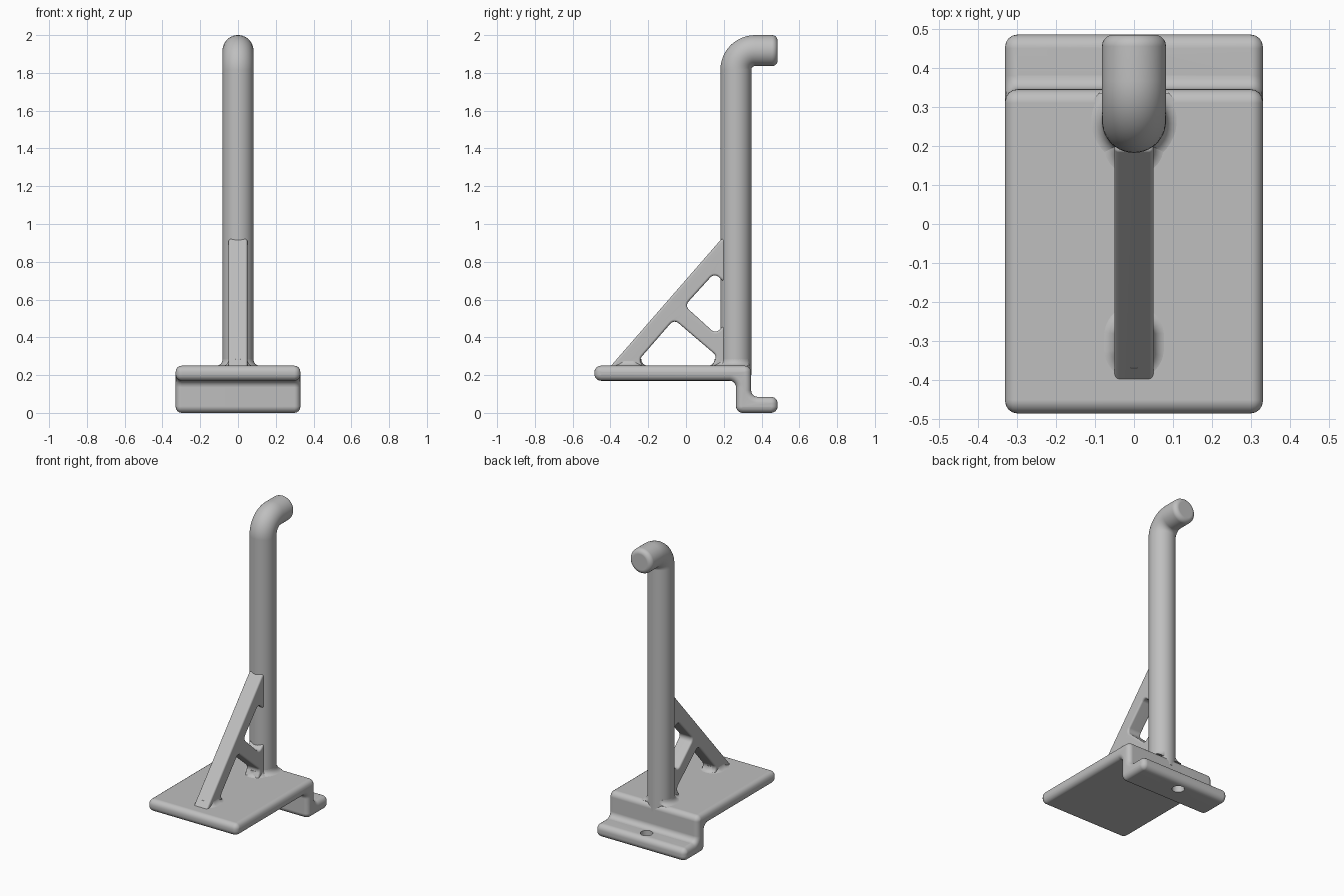
import bpy, bmesh
from math import sin, cos, pi, radians
from mathutils import Vector

if "Cube" in bpy.data.objects:
    bpy.data.objects.remove(bpy.data.objects["Cube"], do_unlink=True)

grey = bpy.data.materials.new("plain_grey")
grey.use_nodes = True
COLOUR = (0.52, 0.52, 0.52, 1)
grey.diffuse_color = COLOUR
grey.node_tree.nodes["Principled BSDF"].inputs["Base Color"].default_value = COLOUR


def finish(name, bm):
    """Clean the mesh, shade it and link it as a named part."""
    bmesh.ops.remove_doubles(bm, verts=bm.verts, dist=0.0002)
    bmesh.ops.recalc_face_normals(bm, faces=bm.faces)
    mesh = bpy.data.meshes.new(name)
    bm.to_mesh(mesh)
    bm.free()
    mesh.materials.append(grey)
    mesh.shade_smooth()
    mesh.set_sharp_from_angle(angle=radians(40))
    obj = bpy.data.objects.new(name, mesh)
    bpy.context.collection.objects.link(obj)
    obj.modifiers.new("even_shading", "WEIGHTED_NORMAL").keep_sharp = True
    return obj


def rounded(points, radius, steps=6):
    """Round every corner of a closed polygon."""
    result = []
    for i, p in enumerate(points):
        p = Vector(p)
        a = Vector(points[i - 1]) - p
        b = Vector(points[(i + 1) % len(points)]) - p
        half = a.angle(b) / 2
        cut = min(radius * cos(half) / sin(half), a.length * 0.45, b.length * 0.45)
        r = cut * sin(half) / cos(half)
        a.normalize()
        b.normalize()
        centre = p + (a + b).normalized() * r / sin(half)
        u, v = p + a * cut - centre, p + b * cut - centre
        sweep = pi - 2 * half
        for k in range(steps + 1):
            t = k / steps
            result.append(centre + (u * sin((1 - t) * sweep) + v * sin(t * sweep)) / sin(sweep))
    return result


def plate(name, loops, half_width, bevel):
    """Extrude side profiles (first outline, then windows) with soft rims."""
    curve = bpy.data.curves.new(name, "CURVE")
    curve.dimensions = "2D"
    curve.fill_mode = "BOTH"
    curve.extrude = half_width - bevel
    curve.bevel_depth = bevel
    curve.bevel_resolution = 3
    curve.offset = -bevel
    for loop in loops:
        spline = curve.splines.new("POLY")
        spline.points.add(len(loop) - 1)
        for point, co in zip(spline.points, loop):
            point.co = (co.x, co.y, 0, 1)
        spline.use_cyclic_u = True
    temp = bpy.data.objects.new(name + "_profile", curve)
    bpy.context.collection.objects.link(temp)
    graph = bpy.context.evaluated_depsgraph_get()
    mesh = bpy.data.meshes.new_from_object(temp.evaluated_get(graph))
    bm = bmesh.new()
    bm.from_mesh(mesh)
    bpy.data.objects.remove(temp, do_unlink=True)
    bpy.data.meshes.remove(mesh)
    for v in bm.verts:
        v.co = (v.co.z, v.co.x, v.co.y)
    return finish(name, bm)


def loft(name, rings):
    """Join a stack of equal rings and cap both ends."""
    bm = bmesh.new()
    rows = [[bm.verts.new(co) for co in ring] for ring in rings]
    n = len(rows[0])
    for low, high in zip(rows, rows[1:]):
        for i in range(n):
            j = (i + 1) % n
            bm.faces.new((low[i], low[j], high[j], high[i]))
    bm.faces.new(rows[0][::-1])
    bm.faces.new(rows[-1])
    return finish(name, bm)


# Stepped base with a rear foot
step = [(-0.485, 0.17), (-0.485, 0.25), (0.345, 0.25), (0.345, 0.085),
        (0.485, 0.085), (0.485, 0), (0.265, 0), (0.265, 0.17)]
base = plate("base", [rounded(step, 0.035)], 0.33, 0.032)

# Screw hole through the foot
bm = bmesh.new()
bmesh.ops.create_cone(bm, cap_ends=True, segments=32, radius1=0.038, radius2=0.038, depth=0.3)
bmesh.ops.translate(bm, verts=bm.verts, vec=(0, 0.415, 0.04))
cutter = finish("screw_hole_cutter", bm)
cutter.hide_render = True
cutter.hide_set(True)
hole = base.modifiers.new("screw_hole", "BOOLEAN")
hole.operation = "DIFFERENCE"
hole.solver = "EXACT"
hole.object = cutter
base.modifiers.move(1, 0)
graph = bpy.context.evaluated_depsgraph_get()
bm = bmesh.new()
base.modifiers["even_shading"].show_viewport = False
bm.from_object(base, bpy.context.evaluated_depsgraph_get())
for item in (base, cutter):
    bpy.data.objects.remove(item, do_unlink=True)
base = finish("base", bm)

# Triangular brace with two windows
outline = [(-0.44, 0.2), (0.187, 0.92), (0.25, 0.92), (0.25, 0.2)]
lower_window = [(-0.063, 0.495), (0.165, 0.3), (0.13, 0.235), (-0.215, 0.235), (-0.25, 0.28)]
upper_window = [(-0.007, 0.567), (0.15, 0.74), (0.205, 0.69), (0.205, 0.465), (0.155, 0.42)]
plate("brace", [rounded(outline, 0.012), rounded(lower_window, 0.03),
                rounded(upper_window, 0.03)], 0.05, 0.012)

# Post with a bend to the rear and a soft end
R, POST_Y, BEND = 0.082, 0.264, 0.102
TOP = 2 - R


def post_ring(y, z, tilt, r, n=40):
    return [(r * cos(2 * pi * i / n), y + r * sin(2 * pi * i / n) * cos(tilt),
             z - r * sin(2 * pi * i / n) * sin(tilt)) for i in range(n)]


rings = [post_ring(POST_Y, 0.2, 0, R)]
for k in range(13):
    a = pi / 2 * k / 12
    rings.append(post_ring(POST_Y + BEND * (1 - cos(a)), TOP - BEND * (1 - sin(a)), a, R))
for k in range(6):
    a = pi / 2 * k / 5
    rings.append(post_ring(0.455 + 0.03 * sin(a), TOP, pi / 2, R - 0.03 * (1 - cos(a))))
loft("post", rings)


# Small flared fillets where the post and brace meet the base
def flare(name, y0, y1, r, size=0.035, n=40):
    rings = []
    for k in range(7):
        a = pi / 2 * k / 6
        rr = r + size * (1 - sin(a))
        z = 0.249 + size * (1 - cos(a))
        ring = []
        for i in range(n):
            t = 2 * pi * (i + 0.5) / n
            y = (y1 if sin(t) > 0 else y0) + rr * sin(t)
            ring.append((rr * cos(t), min(y, 0.335), z))
        rings.append(ring)
    loft(name, rings)


flare("post_flare", POST_Y, POST_Y, R)
flare("brace_front_flare", -0.32, -0.285, 0.049)
flare("brace_rear_flare", 0.2, 0.25, 0.049)
